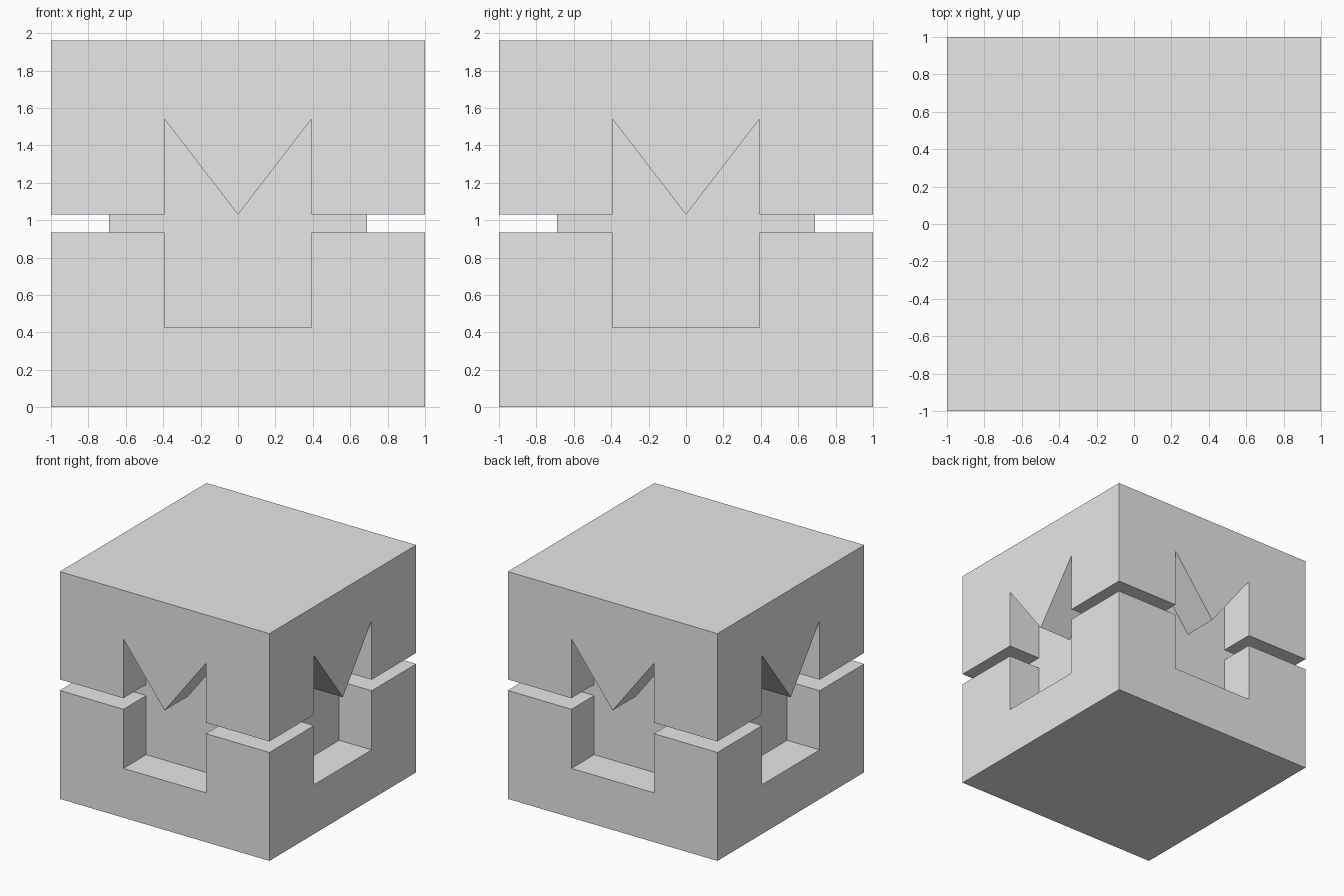
import bpy, bmesh
from math import pi
from mathutils import Matrix

if "Cube" in bpy.data.objects:
    bpy.data.objects.remove(bpy.data.objects["Cube"], do_unlink=True)

HALF, CORE = 1.0, 0.69            # half widths of the block and of its core
HEIGHT, GAP_LOW, GAP_HIGH = 1.96, 0.935, 1.03

grey = bpy.data.materials.new("plain grey")
grey.use_nodes = True
colour = (0.8, 0.8, 0.8, 1)
grey.diffuse_color = colour
grey.node_tree.nodes["Principled BSDF"].inputs["Base Color"].default_value = colour


def make_object(name, bm):
    bmesh.ops.recalc_face_normals(bm, faces=bm.faces)
    mesh = bpy.data.meshes.new(name)
    bm.to_mesh(mesh)
    bm.free()
    mesh.materials.append(grey)
    obj = bpy.data.objects.new(name, mesh)
    bpy.context.collection.objects.link(obj)
    return obj


# Block: stacked square sections with a groove all round the middle
bm = bmesh.new()
sections = [(HALF, 0), (HALF, GAP_LOW), (CORE, GAP_LOW),
            (CORE, GAP_HIGH), (HALF, GAP_HIGH), (HALF, HEIGHT)]
rings = [[bm.verts.new((sx * r, sy * r, z))
          for sx, sy in ((-1, -1), (1, -1), (1, 1), (-1, 1))] for r, z in sections]
for low, high in zip(rings, rings[1:]):
    for i in range(4):
        j = (i + 1) % 4
        bm.faces.new((low[i], low[j], high[j], high[i]))
bm.faces.new(rings[0])
bm.faces.new(rings[-1])
block = make_object("notched_block", bm)

# Recess cutters: one swallow-tailed prism per side
profile = [(-0.393, 0.425), (0.393, 0.425), (0.393, 1.54), (0, GAP_HIGH), (-0.393, 1.54)]
bm = bmesh.new()
for side in range(4):
    turn = Matrix.Rotation(side * pi / 2, 4, "Z")
    face = bm.faces.new([bm.verts.new((x, -1.2, z)) for x, z in profile])
    out = bmesh.ops.extrude_face_region(bm, geom=[face])["geom"]
    inner = [v for v in out if isinstance(v, bmesh.types.BMVert)]
    bmesh.ops.translate(bm, verts=inner, vec=(0, 1.2 - CORE, 0))
    bmesh.ops.transform(bm, matrix=turn, verts=list(face.verts) + inner)
    if not face.is_valid:
        raise RuntimeError("cutter face lost")
cutter = make_object("recess_cutter", bm)
cutter.hide_render = True
cutter.hide_viewport = False

# Cut the recesses, then merge flat neighbours
cut = block.modifiers.new("recesses", "BOOLEAN")
cut.operation, cut.solver, cut.object = "DIFFERENCE", "EXACT", cutter
bpy.context.view_layer.objects.active = block
bpy.ops.object.modifier_apply(modifier=cut.name)
bpy.data.objects.remove(cutter, do_unlink=True)

bm = bmesh.new()
bm.from_mesh(block.data)
bmesh.ops.remove_doubles(bm, verts=bm.verts, dist=0.0001)
bmesh.ops.dissolve_limit(bm, angle_limit=0.01, verts=bm.verts, edges=bm.edges)
bm.to_mesh(block.data)
bm.free()
